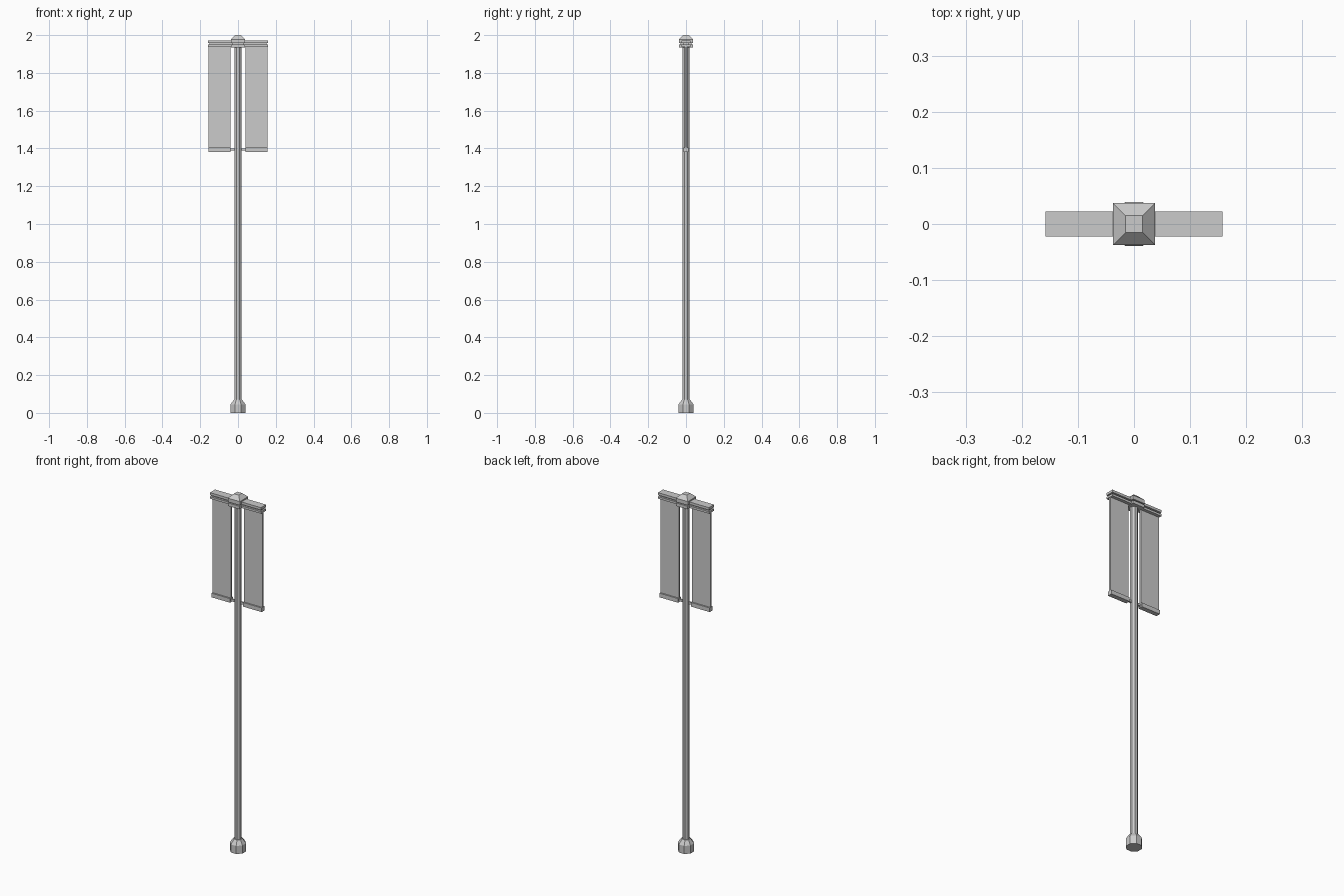
import bpy, bmesh, math

if "Cube" in bpy.data.objects:
    bpy.data.objects.remove(bpy.data.objects["Cube"])


def lathe(name, profile, sides):
    """Stack of n-sided rings (apothem, z), flats facing the axes, capped."""
    bm = bmesh.new()
    rings = []
    for apothem, z in profile:
        r = apothem / math.cos(math.pi / sides)
        rings.append([bm.verts.new((r * math.cos((i + 0.5) * math.tau / sides),
                                    r * math.sin((i + 0.5) * math.tau / sides), z))
                      for i in range(sides)])
    for a, b in zip(rings, rings[1:]):
        for i in range(sides):
            j = (i + 1) % sides
            bm.faces.new((a[i], a[j], b[j], b[i]))
    bm.faces.new(rings[0][::-1])
    bm.faces.new(rings[-1])
    return finish(name, bm)


def box(name, x, y, z):
    """Axis-aligned box from (min, max) ranges."""
    bm = bmesh.new()
    bmesh.ops.create_cube(bm, size=1)
    for v in bm.verts:
        v.co = [r[0] if c < 0 else r[1] for c, r in zip(v.co, (x, y, z))]
    return finish(name, bm)


def finish(name, bm):
    mesh = bpy.data.meshes.new(name)
    bm.to_mesh(mesh)
    bm.free()
    ob = bpy.data.objects.new(name, mesh)
    bpy.context.collection.objects.link(ob)
    return ob


# Octagonal pole and its tapered foot
lathe("pole", [(0.018, 0.05), (0.018, 1.95)], 8)
lathe("pole_foot", [(0.039, 0), (0.039, 0.045), (0.022, 0.07)], 8)

# Square head: collar, neck and sloped cap
lathe("head_collar", [(0.036, 1.934), (0.036, 1.951)], 4)
lathe("head_neck", [(0.028, 1.951), (0.028, 1.96)], 4)
lathe("head_cap", [(0.037, 1.957), (0.037, 1.978), (0.015, 2.0)], 4)

# Crossbar: two flat rails with a thin web between
box("upper_rail", (-0.158, 0.158), (-0.0225, 0.0225), (1.957, 1.971))
box("rail_web", (-0.15, 0.15), (-0.012, 0.012), (1.945, 1.96))
box("lower_rail", (-0.158, 0.158), (-0.0225, 0.0225), (1.937, 1.949))

# Twin banners with weighted hems, mirrored about the pole
for side, s in (("left", -1), ("right", 1)):
    span = sorted((s * 0.040, s * 0.156))
    box(side + "_banner", span, (-0.005, 0.005), (1.395, 1.94))
    box(side + "_hem", span, (-0.013, 0.013), (1.382, 1.405))

# Thin rod joining the hems through the pole
box("hem_rod", (-0.045, 0.045), (-0.005, 0.005), (1.388, 1.4))
